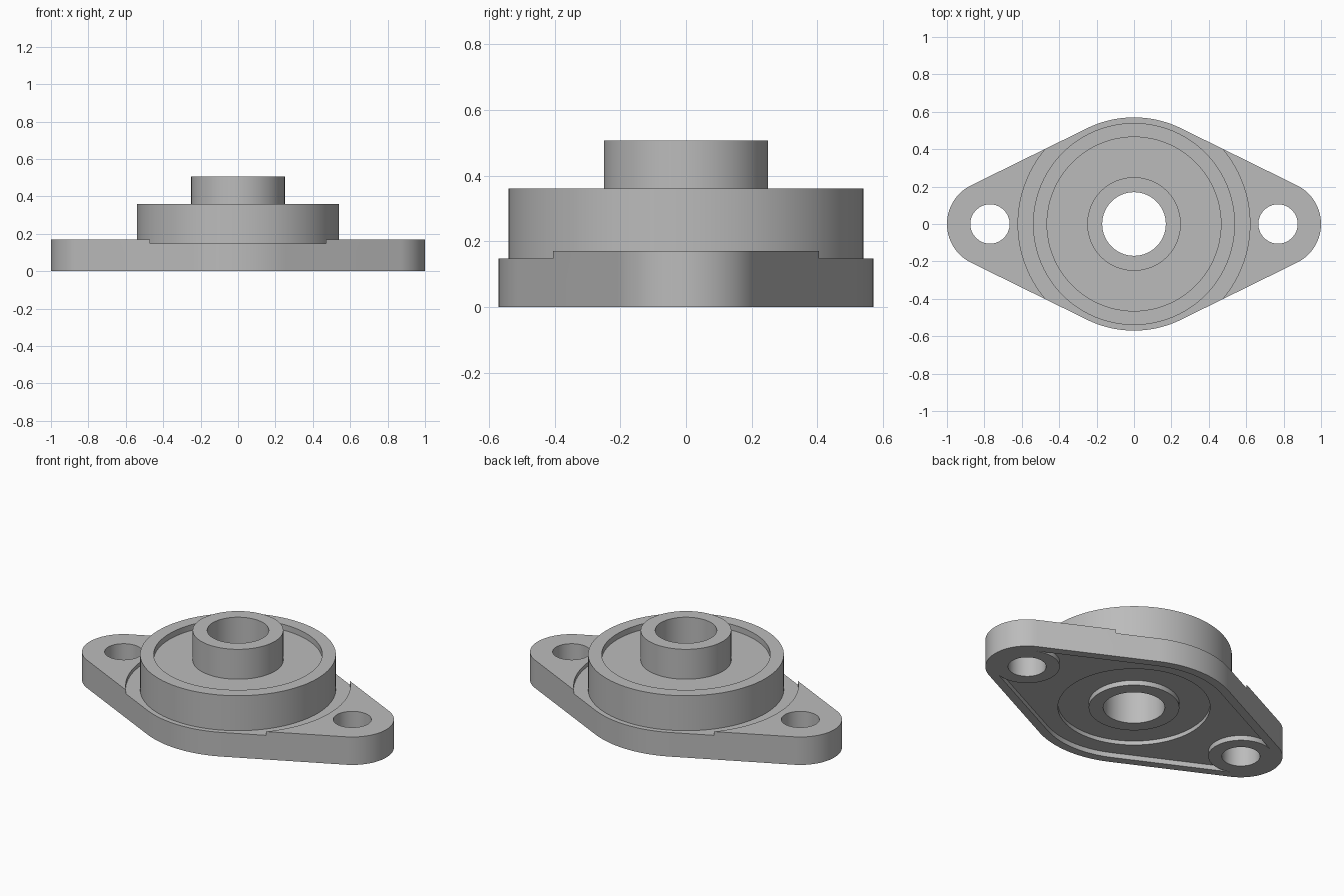
import bpy, bmesh, math

default = bpy.data.objects.get("Cube")
if default:
    bpy.data.objects.remove(default, do_unlink=True)

SEGS = 96
BOLT_X = 0.77
BOLT_R = 0.105
BORE_R = 0.17
HUB_R = 0.25
SEAT_R = 0.42

steel = bpy.data.materials.new("grey_steel")
steel.use_nodes = True
grey = (0.5, 0.5, 0.5, 1)
steel.diffuse_color = grey
steel.node_tree.nodes["Principled BSDF"].inputs["Base Color"].default_value = grey


def finish(name, bm):
    bmesh.ops.recalc_face_normals(bm, faces=bm.faces)
    mesh = bpy.data.meshes.new(name)
    bm.to_mesh(mesh)
    bm.free()
    mesh.materials.append(steel)
    obj = bpy.data.objects.new(name, mesh)
    bpy.context.collection.objects.link(obj)
    return obj


def prism(name, outline, z0, z1):
    """Extrude a flat outline from z0 to z1."""
    bm = bmesh.new()
    face = bm.faces.new([bm.verts.new((x, y, z0)) for x, y in outline])
    out = bmesh.ops.extrude_face_region(bm, geom=[face])
    verts = [g for g in out["geom"] if isinstance(g, bmesh.types.BMVert)]
    bmesh.ops.translate(bm, verts=verts, vec=(0, 0, z1 - z0))
    return finish(name, bm)


def circle(r, cx=0):
    return [(cx + r * math.cos(2 * math.pi * i / SEGS), r * math.sin(2 * math.pi * i / SEGS))
            for i in range(SEGS)]


def rhombus(r_mid, r_end):
    """Two end arcs and two middle arcs joined by tangent lines."""
    a = math.acos((r_mid - r_end) / BOLT_X)
    arcs = [(BOLT_X, r_end, -a, a), (0, r_mid, a, math.pi - a),
            (-BOLT_X, r_end, math.pi - a, math.pi + a), (0, r_mid, math.pi + a, 2 * math.pi - a)]
    n = 32
    return [(cx + r * math.cos(s + (e - s) * i / n), r * math.sin(s + (e - s) * i / n))
            for cx, r, s, e in arcs for i in range(n + 1)]


def lathe(name, profile, cx=0):
    """Revolve a closed (radius, z) profile around a vertical axis."""
    bm = bmesh.new()
    rings = [[bm.verts.new((x, y, z)) for x, y in circle(r, cx)] for r, z in profile]
    for a, b in zip(rings, rings[1:] + rings[:1]):
        for i in range(SEGS):
            j = (i + 1) % SEGS
            bm.faces.new((a[i], a[j], b[j], b[i]))
    return finish(name, bm)


def tube(name, r_in, r_out, z0, z1, cx=0):
    return lathe(name, [(r_in, z0), (r_out, z0), (r_out, z1), (r_in, z1)], cx)


def smooth(obj):
    bpy.ops.object.select_all(action="DESELECT")
    obj.select_set(True)
    bpy.context.view_layer.objects.active = obj
    bpy.ops.object.shade_smooth_by_angle(angle=math.radians(25))


def cut(obj, cutter):
    mod = obj.modifiers.new("cut", "BOOLEAN")
    mod.operation = "DIFFERENCE"
    mod.solver = "EXACT"
    mod.object = cutter
    bpy.context.view_layer.objects.active = obj
    bpy.ops.object.modifier_apply(modifier=mod.name)
    bpy.data.objects.remove(cutter, do_unlink=True)


# Flange plate: hollow underside, round step on top, seat and bolt holes
flange = prism("flange", rhombus(0.57, 0.23), 0, 0.17)
cut(flange, prism("underside_cutter", rhombus(0.52, 0.18), -0.1, 0.03))
cut(flange, prism("step_cutter", circle(0.62), 0.147, 0.4))
cut(flange, prism("seat_cutter", circle(SEAT_R), -0.2, 0.5))
for x in (-BOLT_X, BOLT_X):
    cut(flange, prism("bolt_cutter", circle(BOLT_R, x), -0.2, 0.5))
parts = [flange]

# Bosses around the bolt holes on the underside
for side, x in (("right", -BOLT_X), ("left", BOLT_X)):
    parts.append(tube(side + "_bolt_boss", BOLT_R, 0.18, 0, 0.03, x))

# Raised housing ring, bearing body with its end faces, and inner ring
parts.append(tube("housing_ring", 0.465, 0.54, 0.147, 0.36))
parts.append(lathe("bearing_body", [(HUB_R, 0.055), (SEAT_R, 0.055), (SEAT_R, 0.147),
                                    (0.465, 0.147), (0.465, 0.325), (HUB_R, 0.325)]))
parts.append(tube("inner_ring", BORE_R, HUB_R, 0.025, 0.507))

for part in parts:
    smooth(part)
